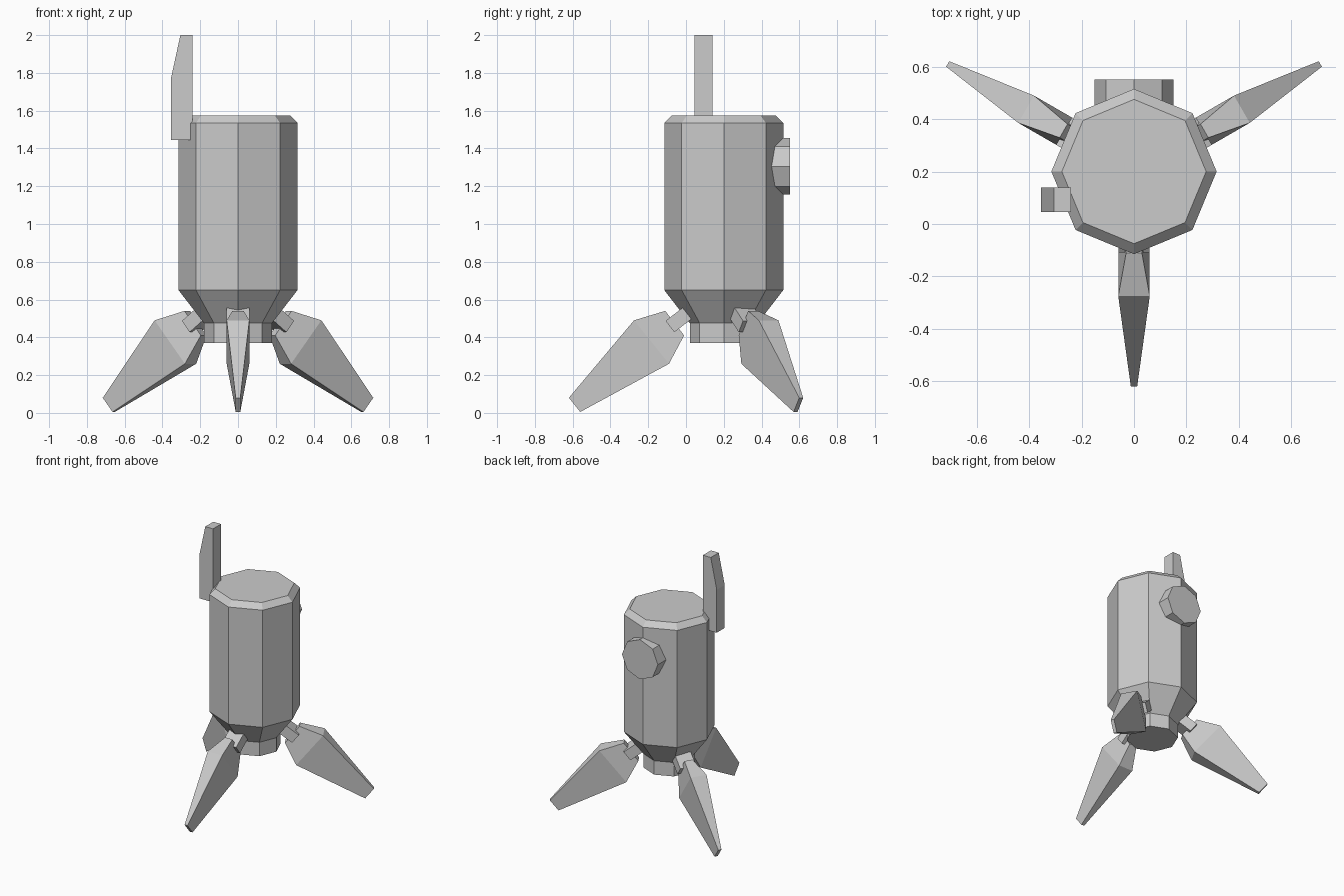
import bpy
import bmesh
import math
from mathutils import Vector, Matrix

cube = bpy.data.objects.get("Cube")
if cube:
    bpy.data.objects.remove(cube, do_unlink=True)

grey = bpy.data.materials.new("plain grey")
grey.use_nodes = True
COLOUR = (0.6, 0.6, 0.6, 1)
grey.diffuse_color = COLOUR
grey.node_tree.nodes["Principled BSDF"].inputs["Base Color"].default_value = COLOUR

AXIS = Vector((0, 0.2, 0))  # centre line of the body


def loft(name, rings):
    """Join matching rings of points into a closed flat-faced solid."""
    bm = bmesh.new()
    loops = [[bm.verts.new(p) for p in ring] for ring in rings]
    n = len(loops[0])
    for a, b in zip(loops, loops[1:]):
        for i in range(n):
            j = (i + 1) % n
            bm.faces.new((a[i], a[j], b[j], b[i]))
    bm.faces.new(loops[0][::-1])
    bm.faces.new(loops[-1])
    bmesh.ops.recalc_face_normals(bm, faces=bm.faces)
    mesh = bpy.data.meshes.new(name)
    bm.to_mesh(mesh)
    bm.free()
    mesh.materials.append(grey)
    obj = bpy.data.objects.new(name, mesh)
    bpy.context.collection.objects.link(obj)
    return obj


def octagon(radius, height):
    return [Vector((radius * math.cos(i * math.pi / 4),
                    radius * math.sin(i * math.pi / 4), height)) for i in range(8)]


# Body: nozzle, cone, barrel and bevelled lid
profile = [(0.18, 0.37), (0.18, 0.475), (0.315, 0.65), (0.315, 1.535), (0.275, 1.575)]
body = loft("body", [octagon(r, z) for r, z in profile])
body.location = AXIS

# Round hatch on the back
hatch = loft("back_hatch", [octagon(0.15, 0.0), octagon(0.15, 0.15)])
hatch.matrix_world = Matrix.Translation((0, 0.55, 1.305)) @ Matrix.Rotation(math.pi / 2, 4, "X")

# Antenna on the right side
outline = [(-0.355, 1.445), (-0.24, 1.445), (-0.24, 2.0), (-0.305, 2.0), (-0.355, 1.77)]
loft("antenna", [[(x, y, z) for x, z in outline] for y in (0.045, 0.14)])

# Leg cross-sections: distance and height of the top and bottom edge, half width
sections = [(0.31, 0.54, 0.21, 0.41, 0.03),
            (0.475, 0.49, 0.29, 0.26, 0.06),
            (0.82, 0.08, 0.76, 0.005, 0.012)]
leg_rings = [[(d1, -w, z1), (d1, w, z1), (d2, w, z2), (d2, -w, z2)]
             for d1, z1, d2, z2, w in sections]

# Strut: a square bar set at right angles to the cone
out = Vector((0.79, 0, -0.61))
up = Vector((0.61, 0, 0.79)) * 0.038
side = Vector((0, 0.06, 0))
end = Vector((0.285, 0, 0.457))
strut_rings = [[c + up + side, c + up - side, c - up - side, c - up + side]
               for c in (end, end - out * 0.16)]

for label, angle in (("front", -90), ("back_left", 30), ("back_right", 150)):
    placing = Matrix.Translation(AXIS) @ Matrix.Rotation(math.radians(angle), 4, "Z")
    loft(label + "_leg", leg_rings).matrix_world = placing
    loft(label + "_strut", strut_rings).matrix_world = placing
